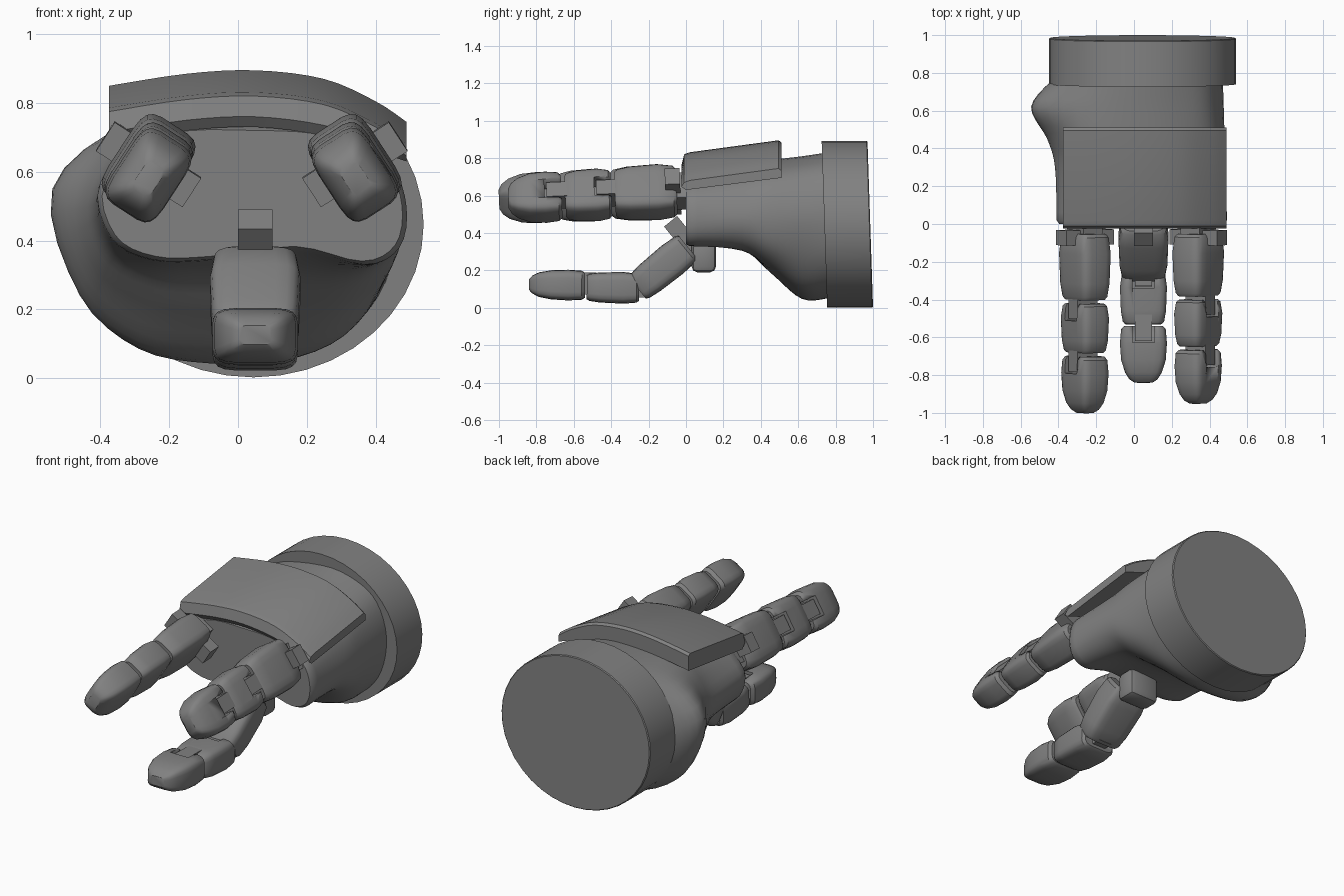
import bpy, bmesh, math
from mathutils import Matrix, Vector

if "Cube" in bpy.data.objects:
    bpy.data.objects.remove(bpy.data.objects["Cube"])

grey = bpy.data.materials.new("mid grey")
grey.diffuse_color = (0.22, 0.22, 0.22, 1)
grey.use_nodes = True
grey.node_tree.nodes["Principled BSDF"].inputs["Base Color"].default_value = grey.diffuse_color


def finish(name, bm, matrix=None, angle=35):
    """Turn a bmesh into a smooth-shaded grey object."""
    bmesh.ops.recalc_face_normals(bm, faces=bm.faces)
    me = bpy.data.meshes.new(name)
    bm.to_mesh(me)
    bm.free()
    if matrix:
        me.transform(matrix)
    me.materials.append(grey)
    ob = bpy.data.objects.new(name, me)
    bpy.context.collection.objects.link(ob)
    bpy.context.view_layer.objects.active = ob
    ob.select_set(True)
    bpy.ops.object.shade_smooth_by_angle(angle=math.radians(angle))
    ob.select_set(False)
    return ob


def loft(name, rings, matrix=None, angle=35):
    """Skin equal-length rings of points and cap both ends."""
    bm = bmesh.new()
    vs = [[bm.verts.new(p) for p in r] for r in rings]
    n = len(vs[0])
    for a, b in zip(vs, vs[1:]):
        for i in range(n):
            bm.faces.new((a[i], a[(i + 1) % n], b[(i + 1) % n], b[i]))
    bm.faces.new(vs[0])
    bm.faces.new(vs[-1])
    return finish(name, bm, matrix, angle)


def spline(pts, steps, closed):
    """Catmull-Rom curve through the points."""
    pts = [Vector(p) for p in pts]
    n, out = len(pts), []
    for i in range(n if closed else n - 1):
        ids = [i - 1, i, i + 1, i + 2]
        a, b, c, d = [pts[j % n] if closed else pts[max(0, min(n - 1, j))] for j in ids]
        for s in range(steps):
            t = s / steps
            out.append(0.5 * (2 * b + (c - a) * t + (2 * a - 5 * b + 4 * c - d) * t * t
                              + (3 * b - a - 3 * c + d) * t ** 3))
    if not closed:
        out.append(pts[-1])
    return out


def box(name, x, y, z, matrix=None, bevel=0.0):
    bm = bmesh.new()
    bmesh.ops.create_cube(bm, size=1)
    for v in bm.verts:
        v.co = [r[0] + (c + 0.5) * (r[1] - r[0]) for c, r in zip(v.co, (x, y, z))]
    if bevel:
        bmesh.ops.bevel(bm, geom=bm.edges[:], offset=bevel, segments=2, profile=0.5, affect='EDGES')
    return finish(name, bm, matrix)


# Palm: cross-sections (x, z) from the knuckles back to the wrist
palm = {
    0.02: [(.05, .73), (.28, .71), (.44, .62), (.49, .5), (.47, .38), (.37, .33),
           (.17, .375), (-.08, .345), (-.25, .345), (-.37, .41), (-.40, .57), (-.22, .715)],
    0.30: [(.05, .77), (.27, .74), (.42, .65), (.485, .5), (.46, .38), (.36, .31),
           (.17, .31), (-.08, .31), (-.25, .32), (-.38, .39), (-.41, .55), (-.25, .74)],
    0.45: [(.05, .79), (.27, .76), (.42, .67), (.48, .5), (.45, .33), (.33, .23),
           (.15, .20), (-.08, .19), (-.27, .22), (-.42, .33), (-.45, .55), (-.28, .75)],
    0.62: [(.05, .81), (.27, .78), (.41, .69), (.475, .5), (.43, .29), (.31, .13),
           (.13, .06), (-.08, .05), (-.29, .09), (-.46, .24), (-.54, .55), (-.30, .75)],
    0.77: [(.05, .83), (.27, .80), (.41, .70), (.47, .5), (.43, .28), (.31, .13),
           (.13, .06), (-.08, .06), (-.27, .11), (-.39, .25), (-.42, .50), (-.28, .74)],
}
rings = [spline([(x, y, z) for x, z in pts], 4, True) for y, pts in palm.items()]
columns = [spline(col, 5, False) for col in zip(*rings)]
rings = [list(r) for r in zip(*columns)]
centre = Vector((.05, 0, .53))
rim = [Vector((centre.x + (p.x - centre.x) * .97, 0, centre.z + (p.z - centre.z) * .95)) for p in rings[0]]
loft("palm", [rim] + rings, angle=50)

# Wrist cuff: thick oval disc, leaning slightly
cuff = []
for y, s in ((.74, 1), (.98, 1), (.985, .99)):
    ring = []
    for i in range(40):
        a = math.tau * i / 40
        z = .447 + .445 * s * math.sin(a)
        ring.append((.045 + .495 * s * math.cos(a), y + .015 * (.45 - z) / .45, z))
    cuff.append(ring)
loft("wrist_cuff", cuff)

# Back-of-hand plate: curved across the hand, rising toward the wrist
crest = [(-.375, .85, .10), (-.15, .885, .10), (.05, .895, .10), (.25, .87, .10),
         (.40, .805, .08), (.49, .745, .05)]
plate = []
for x, z, t in spline(crest, 4, False):
    plate.append([(x, -.01, z - .075), (x, .02, z - .064), (x, .495, z), (x, .51, z - .012),
                  (x, .51, z - t), (x, 0, z - .065 - t), (x, -.025, z - .06 - t * .75)])
loft("back_plate", plate)


def frame(start, end, roll):
    """Local frame whose -y runs from start to end, rolled around that line."""
    s, e = Vector(start), Vector(end)
    pitch = math.atan2(s.z - e.z, s.y - e.y)
    m = Matrix.Translation(s) @ Matrix.Rotation(pitch, 4, 'X') @ Matrix.Rotation(roll, 4, 'Y')
    return m, (e - s).length


BONE = [(0, .80, .80), (.05, .92, .92), (.3, 1, 1), (.75, .96, .95), (.95, .88, .86), (1, .78, .76)]
TIP = [(0, .82, .82), (.06, .95, .95), (.3, 1, 1), (.6, .95, .95), (.82, .78, .80),
       (.94, .60, .58), (1, .38, .34)]


def segment(name, start, end, w, h, profile, roll=0.0, slot=True):
    """Rounded finger segment with a hinge link set in a slot at its rear."""
    m, length = frame(start, end, roll)
    rings = []
    for t, sw, sh in profile:
        ring = []
        for i in range(20):
            a = math.tau * (i + .5) / 20
            c, s = math.cos(a), math.sin(a)
            ring.append((w / 2 * sw * math.copysign(abs(c) ** .42, c), -t * length,
                         h / 2 * sh * math.copysign(abs(s) ** .42, s)))
        rings.append(ring)
    ob = loft(name, rings, m)
    if slot:
        cutter = box(name + "_slot_cutter", (-.058, .058), (-.09, .05), (-.01, h), m)
        cutter.hide_render = True
        cutter.hide_viewport = True
        mod = ob.modifiers.new("slot", 'BOOLEAN')
        mod.operation, mod.object, mod.solver = 'DIFFERENCE', cutter, 'EXACT'
        box(name + "_link", (-.045, .045), (-.08, .06), (-.05, h * .42), m)
    return m


# Two upper fingers, rolled outward
for side, x, roll, stretch in (("left", -.26, -57, 1.0), ("right", .34, 57, .95)):
    r = math.radians(roll)
    z = lambda y: .625 + .045 * y
    def span(a, b):
        return (x, a, z(a)), (x, b, z(b))
    k = stretch
    m = segment(side + "_finger_base", *span(-.05, -.40 * k), .28, .195, BONE, r, False)
    segment(side + "_finger_middle", *span(-.42 * k, -.68 * k), .265, .18, BONE, r)
    segment(side + "_finger_tip", *span(-.70 * k, -1.0 * k), .255, .18, TIP, r)
    # knuckle pin running through the root, and its socket into the palm
    box(side + "_knuckle_pin", (-.05, .05), (-.06, .02), (-.15, .15), m)
    box(side + "_knuckle_stem", (-.08, .08), (-.03, .10), (-.06, .06), m)

# Thumb under the palm
m = segment("thumb_base", (.05, .01, .325), (.05, -.26, .105), .265, .19, BONE, 0, False)
box("thumb_knuckle_pin", (-.05, .05), (-.03, .06), (-.06, .165), m)
box("thumb_root", (-.05, .15), (.03, .16), (.19, .36), None, .03)
segment("thumb_middle", (.05, -.25, .105), (.05, -.53, .11), .25, .17, BONE)
segment("thumb_tip", (.05, -.54, .12), (.05, -.84, .125), .25, .165, TIP)
